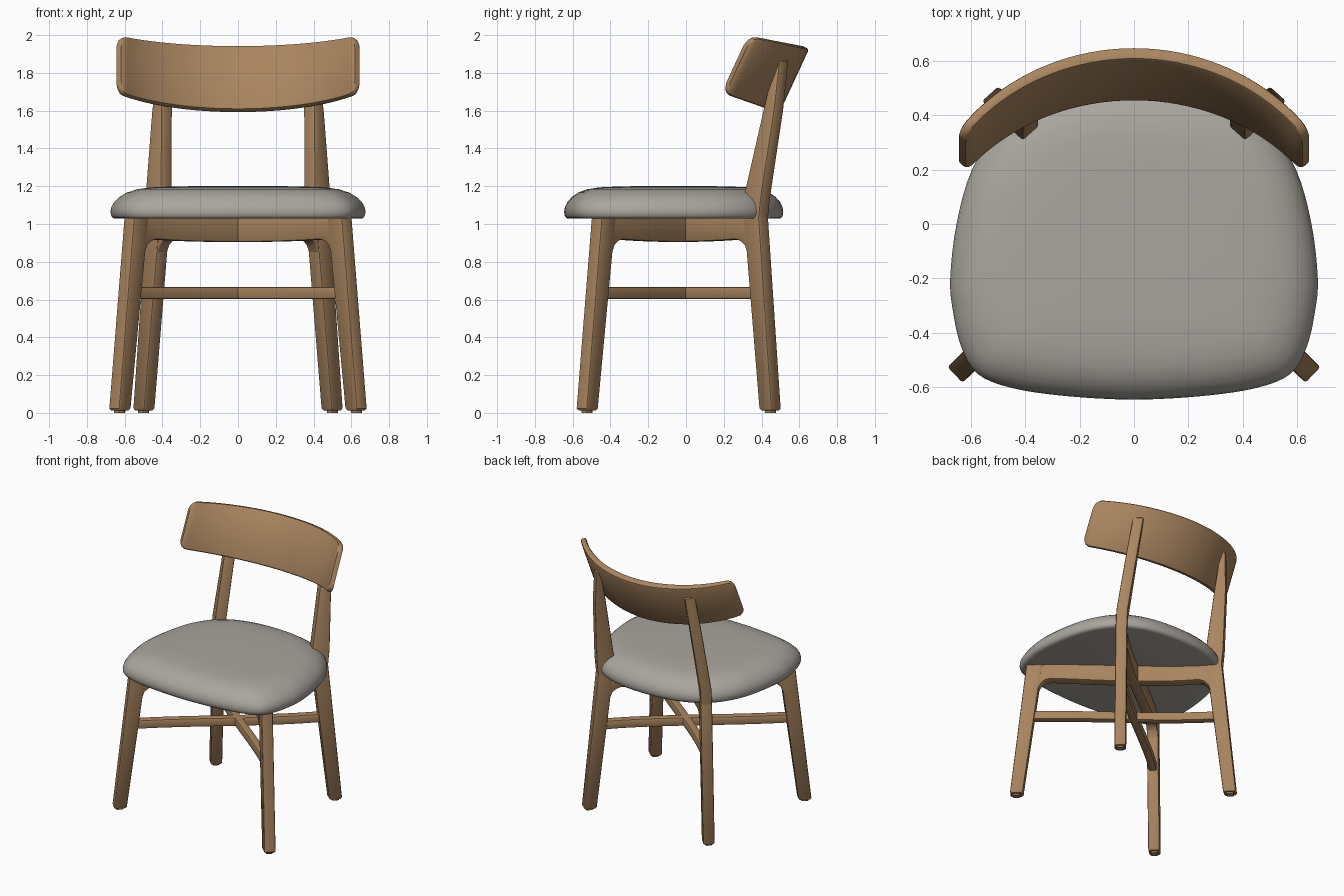
import bpy, bmesh, math
from mathutils import Vector, geometry

if "Cube" in bpy.data.objects:
    bpy.data.objects.remove(bpy.data.objects["Cube"])


def material(name, rgb):
    mat = bpy.data.materials.new(name)
    mat.use_nodes = True
    mat.diffuse_color = (*rgb, 1)
    mat.node_tree.nodes["Principled BSDF"].inputs["Base Color"].default_value = (*rgb, 1)
    return mat


wood = material("warm wood", (0.40, 0.235, 0.115))
fabric = material("grey fabric", (0.40, 0.375, 0.34))


def loft(name, sections, mat, angle=35):
    """Skin a list of closed sections and cap both ends."""
    bm = bmesh.new()
    rings = [[bm.verts.new(p) for p in sec] for sec in sections]
    n = len(rings[0])
    for low, high in zip(rings, rings[1:]):
        for i in range(n):
            j = (i + 1) % n
            bm.faces.new((low[i], low[j], high[j], high[i]))
    bm.faces.new(rings[0][::-1])
    bm.faces.new(rings[-1])
    bmesh.ops.recalc_face_normals(bm, faces=bm.faces)
    mesh = bpy.data.meshes.new(name)
    bm.to_mesh(mesh)
    bm.free()
    mesh.materials.append(mat)
    obj = bpy.data.objects.new(name, mesh)
    bpy.context.collection.objects.link(obj)
    bpy.ops.object.select_all(action="DESELECT")
    obj.select_set(True)
    bpy.context.view_layer.objects.active = obj
    bpy.ops.object.shade_smooth_by_angle(angle=math.radians(angle))
    return obj


def section(centre, u, v, a, b, c=0.01):
    """Rectangle a by b on axes u and v, with softened corners."""
    a, b = a / 2, b / 2
    c = min(c, a * 0.9, b * 0.9)
    k = c * 0.3
    quarter = [(a, b - c), (a - k, b - k), (a - c, b)]
    pts = quarter + [(-x, y) for x, y in quarter[::-1]]
    pts += [(-x, -y) for x, y in pts]
    return [Vector(centre) + u * x + v * y for x, y in pts]


def upright(name, stations, azimuth, side):
    """Leg or post through stations of x, y, z, radial depth and width."""
    t = math.radians(azimuth)
    u = Vector((side * math.cos(t), math.sin(t), 0))
    v = Vector((-u.y, u.x, 0))
    loft(name, [section((side * x, y, z), u, v, a, b) for x, y, z, a, b in stations], wood)


FRONT, REAR = -44, 48
for side, label in ((1, "left"), (-1, "right")):
    upright("front_leg_" + label, [
        (0.627, -0.525, 0, 0.05, 0.045), (0.626, -0.524, 0.012, 0.05, 0.045),
        (0.626, -0.524, 0.013, 0.075, 0.065), (0.625, -0.523, 0.024, 0.09, 0.08),
        (0.537, -0.435, 1.04, 0.11, 0.08)], FRONT, side)
    upright("rear_leg_" + label, [
        (0.500, 0.447, 0, 0.05, 0.045), (0.499, 0.446, 0.012, 0.05, 0.045),
        (0.499, 0.446, 0.013, 0.075, 0.065), (0.498, 0.445, 0.024, 0.09, 0.08),
        (0.422, 0.37, 1.04, 0.11, 0.08)], REAR, side)
    upright("back_post_" + label, [
        (0.422, 0.37, 1.03, 0.11, 0.08), (0.421, 0.377, 1.15, 0.125, 0.08),
        (0.402, 0.462, 1.6, 0.08, 0.078), (0.386, 0.507, 1.86, 0.035, 0.074),
        (0.386, 0.507, 1.87, 0.02, 0.06)], REAR, side)


# Crossing rails and stretchers, each following a gentle curve between opposite legs
def diagonal(front, rear, side, count=48):
    def heading(deg):
        return Vector((math.cos(math.radians(deg)), math.sin(math.radians(deg)), 0))
    p0, p3 = Vector((*front, 0)), Vector((-rear[0], rear[1], 0))
    out_rear = heading(180 - REAR)
    pts = geometry.interpolate_bezier(p0, p0 - heading(FRONT) * 0.4,
                                      p3 - out_rear * 0.4, p3, count)
    return [Vector((p.x * side, p.y, 0)) for p in pts]


def sweep(name, path, heights, width):
    secs = []
    total = sum((q - p).length for p, q in zip(path, path[1:]))
    run = 0
    for i, p in enumerate(path):
        if i:
            run += (p - path[i - 1]).length
        tangent = (path[min(i + 1, len(path) - 1)] - path[max(i - 1, 0)]).normalized()
        across = Vector((-tangent.y, tangent.x, 0))
        low, high = heights(run, total)
        secs.append(section(p + Vector((0, 0, (low + high) / 2)), across,
                            Vector((0, 0, 1)), width, high - low))
    loft(name, secs, wood)


def rail_heights(run, total):
    d = min(run, total - run)
    radius = 0.1
    left = min(max(radius - (d - 0.03), 0), radius)
    arch = radius - math.sqrt(radius ** 2 - left ** 2)
    return 0.905 + 0.02 * (2 * run / total - 1) ** 2 - arch, 1.04


for side, label in ((1, "left"), (-1, "right")):
    sweep("seat_rail_" + label, diagonal((0.542, -0.44), (0.425, 0.373), side),
          rail_heights, 0.074)
    sweep("stretcher_" + label, diagonal((0.571, -0.469), (0.453, 0.40), side),
          lambda run, total: (0.602, 0.667), 0.055)

# Cushion: smooth half outline, mirrored, then stacked in scaled rings
half = [(0, -0.645), (0.25, -0.632), (0.45, -0.602), (0.575, -0.55), (0.635, -0.45),
        (0.665, -0.32), (0.675, -0.2), (0.652, 0), (0.595, 0.2), (0.49, 0.36),
        (0.35, 0.455), (0.18, 0.503), (0, 0.515)]
loop = [Vector(p) for p in half + [(-x, y) for x, y in half[-2:0:-1]]]
outline = []
for i, p in enumerate(loop):
    before, after, later = loop[i - 1], loop[(i + 1) % len(loop)], loop[(i + 2) % len(loop)]
    for step in range(4):
        t = step / 4
        outline.append(0.5 * (2 * p + (after - before) * t
                              + (2 * before - 5 * p + 4 * after - later) * t ** 2
                              + (3 * p - before - 3 * after + later) * t ** 3))
hub = Vector((0, -0.065))
rings = [(0.95, 1.028), (0.98, 1.031), (0.995, 1.045), (1, 1.065), (0.993, 1.09),
         (0.97, 1.117), (0.93, 1.143), (0.87, 1.167), (0.79, 1.184), (0.68, 1.194),
         (0.5, 1.199), (0.25, 1.201), (0.02, 1.201)]
loft("seat_cushion", [[(*(hub + (p - hub) * s), z) for p in outline] for s, z in rings],
     fabric, 60)

# Curved and tilted back rest, with rounded ends
rise = Vector((0, 0.42, 0.907))
bow = Vector((0, -0.965, 0.26))
radius, spread, corner = 0.79, math.radians(53), 0.055
secs = []
count = 56
for i in range(count + 1):
    t = -math.cos(math.pi * i / count)          # denser towards the ends
    ang = t * spread
    centre = (Vector((0, 0.55, 1.767)) + Vector((1, 0, 0)) * radius * math.sin(ang)
              + bow * radius * (1 - math.cos(ang)) * 0.93)
    tangent = Vector((1, 0, 0)) * math.cos(ang) + bow * math.sin(ang)
    normal = rise.cross(tangent).normalized()
    gap = max(corner - (1 - abs(t)) * radius * spread, 0)
    cut = corner - math.sqrt(max(corner ** 2 - gap ** 2, 0))
    height = 2 * (0.187 - 0.02 * t * t - cut)
    thick = (0.05 - 0.012 * t * t) * (1 - 0.4 * max(gap / corner - 0.6, 0))
    secs.append(section(centre, normal, rise, thick, height, 0.014))
loft("back_rest", secs, wood, 40)
